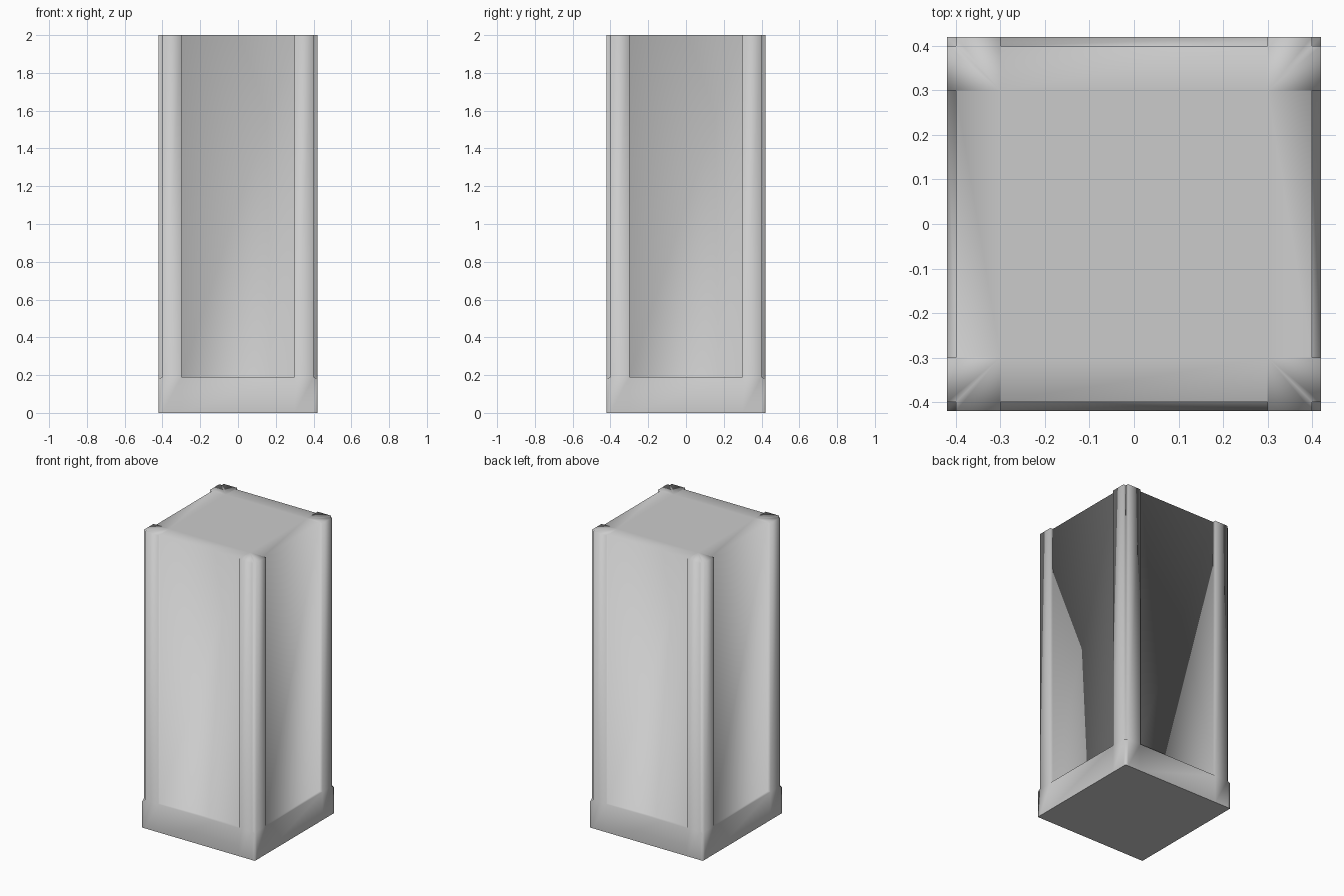
import bpy, bmesh

if "Cube" in bpy.data.objects:
    bpy.data.objects.remove(bpy.data.objects["Cube"])

A, B, C = 0.30, 0.40, 0.42      # post inner edge, panel face, outer face
BASE, TOP = 0.19, 2.0

bm = bmesh.new()
cache = {}


def vert(x, y, z):
    key = (round(x, 4), round(y, 4), round(z, 4))
    if key not in cache:
        cache[key] = bm.verts.new(key)
    return cache[key]


def ring(corner):
    """Repeat one corner's points around the four sides."""
    pts = []
    x_y = lambda x, y, k: [(x, y), (-y, x), (-x, -y), (y, -x)][k]
    for k in range(4):
        for x, y, z in corner:
            pts.append(vert(*x_y(x, y, k), z))
    return pts


def face(verts, smooth=True):
    unique = list(dict.fromkeys(verts))
    if len(unique) > 2:
        f = bm.faces.new(unique)
        f.smooth = smooth
        return f


def bridge(r0, r1):
    n = len(r0)
    for i in range(n):
        j = (i + 1) % n
        face([r0[i], r0[j], r1[j], r1[i]])


# Plinth: full square, slightly dropped at the top corners
def plinth(z, zc):
    return ring([(A, -C, z), (A, -C, z), (B, -C, z), (C, -C, zc),
                 (C, -B, z), (C, -A, z), (C, -A, z)])


# Shaft: recessed panels between raised, notched corner posts
def shaft(z):
    return ring([(A, -B, z), (A, -C, z), (B, -C, z), (B, -B, z),
                 (C, -B, z), (C, -A, z), (B, -A, z)])


cap = ring([(A, -A, TOP)] * 7)
levels = [plinth(0, 0), plinth(BASE, 0.178), shaft(BASE), shaft(TOP), cap]
for lo, hi in zip(levels, levels[1:]):
    bridge(lo, hi)

# Top and underside
face(cap)
face(levels[0][::-1], smooth=False)

bm.normal_update()
mesh = bpy.data.meshes.new("square_pillar")
bm.to_mesh(mesh)
bm.free()
obj = bpy.data.objects.new("square_pillar", mesh)
bpy.context.collection.objects.link(obj)
